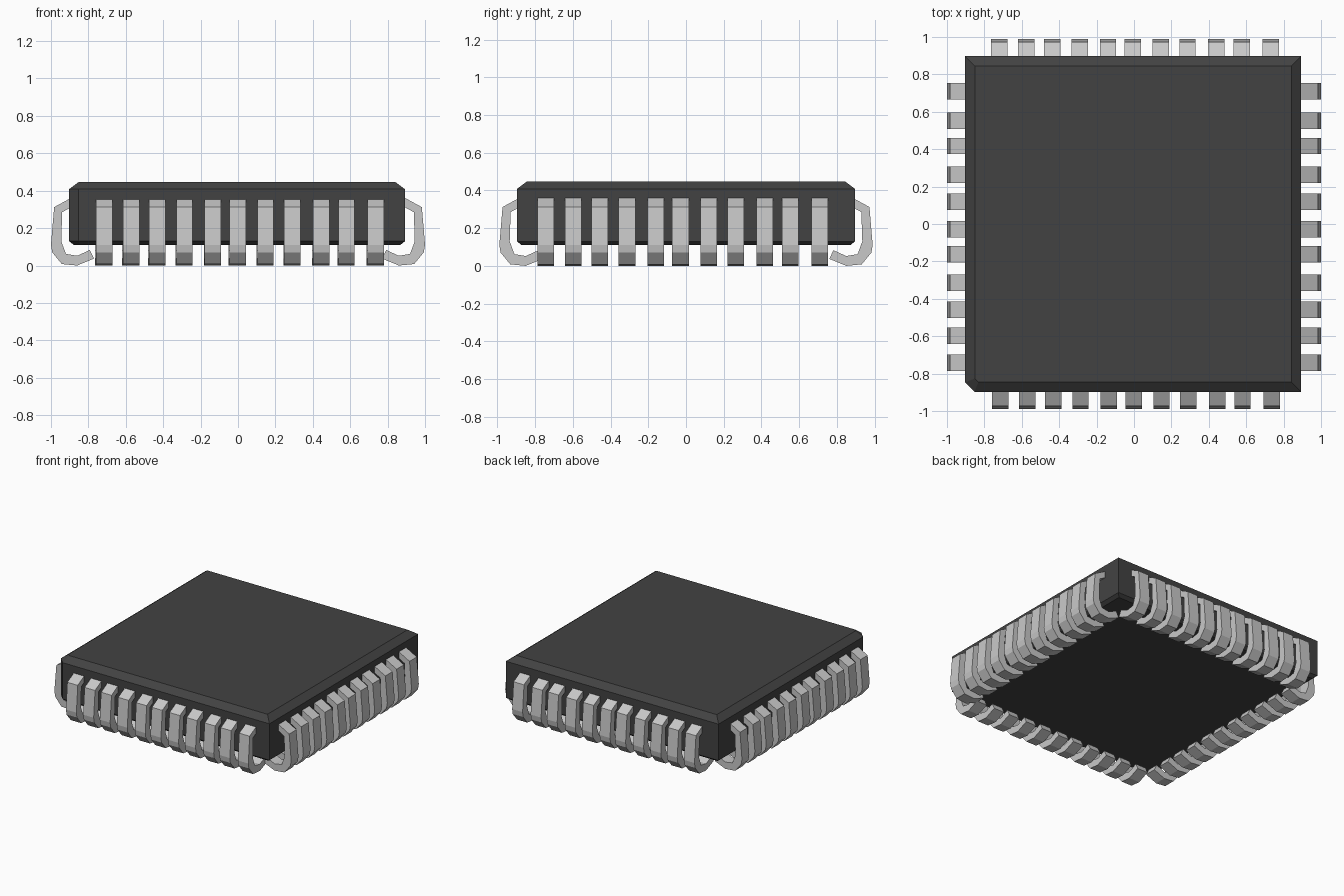
import bpy
import bmesh
from mathutils import Vector

cube = bpy.data.objects.get("Cube")
if cube:
    bpy.data.objects.remove(cube)


def make_material(name, grey):
    mat = bpy.data.materials.new(name)
    mat.use_nodes = True
    colour = (grey, grey, grey, 1)
    mat.diffuse_color = colour
    mat.node_tree.nodes["Principled BSDF"].inputs["Base Color"].default_value = colour
    return mat


def finish(name, bm, mat):
    bmesh.ops.recalc_face_normals(bm, faces=bm.faces)
    mesh = bpy.data.meshes.new(name)
    bm.to_mesh(mesh)
    bm.free()
    mesh.materials.append(mat)
    obj = bpy.data.objects.new(name, mesh)
    bpy.context.collection.objects.link(obj)
    return obj


def loft(bm, rings):
    """Bridge matching point rings and cap both ends."""
    loops = [[bm.verts.new(p) for p in ring] for ring in rings]
    count = len(loops[0])
    for low, high in zip(loops, loops[1:]):
        for i in range(count):
            j = (i + 1) % count
            bm.faces.new((low[i], low[j], high[j], high[i]))
    bm.faces.new(loops[0][::-1])
    bm.faces.new(loops[-1])


black_plastic = make_material("black plastic", 0.055)
bright_metal = make_material("bright metal", 0.58)


# Package body: square with one cut corner, chamfered above and below
def outline(inset, z):
    x0, x1, y = -0.903 + inset, 0.893 - inset, 0.897 - inset
    cut = 0.05 - inset * 0.586
    return [(x0 + cut, -y, z), (x1, -y, z), (x1, y, z), (x0, y, z), (x0, -y + cut, z)]


body = bmesh.new()
loft(body, [outline(0.025, 0.11), outline(0, 0.13), outline(0, 0.408), outline(0.052, 0.447)])
finish("package_body", body, black_plastic)

# Bent lead cross-section: (distance outward, height)
LEAD_PROFILE = [
    (0.86, 0.377), (0.895, 0.36), (0.983, 0.312), (1.0, 0.11), (0.993, 0.07),
    (0.942, 0.008), (0.86, 0.0), (0.77, 0.037), (0.792, 0.083), (0.86, 0.052),
    (0.92, 0.062), (0.945, 0.13), (0.94, 0.285), (0.895, 0.31), (0.86, 0.325),
]
POSITIONS = [-0.716, -0.57, -0.431, -0.286, -0.134, -0.002,
             0.147, 0.291, 0.444, 0.58, 0.736]
HALF_WIDTH = 0.044


def lead_row(name, outward, along, reach, shift):
    outward, along = Vector(outward), Vector(along)
    bm = bmesh.new()
    for place in POSITIONS:
        rings = []
        for side in (-HALF_WIDTH, HALF_WIDTH):
            base = along * (place + shift + side)
            rings.append([base + outward * (u + reach) + Vector((0, 0, z))
                          for u, z in LEAD_PROFILE])
        loft(bm, rings)
    finish(name, bm, bright_metal)


# One row of leads on each side
lead_row("front_leads", (0, -1, 0), (1, 0, 0), -0.01, 0)
lead_row("back_leads", (0, 1, 0), (1, 0, 0), -0.01, -0.005)
lead_row("left_leads", (1, 0, 0), (0, 1, 0), 0, -0.027)
lead_row("right_leads", (-1, 0, 0), (0, 1, 0), 0, -0.027)
